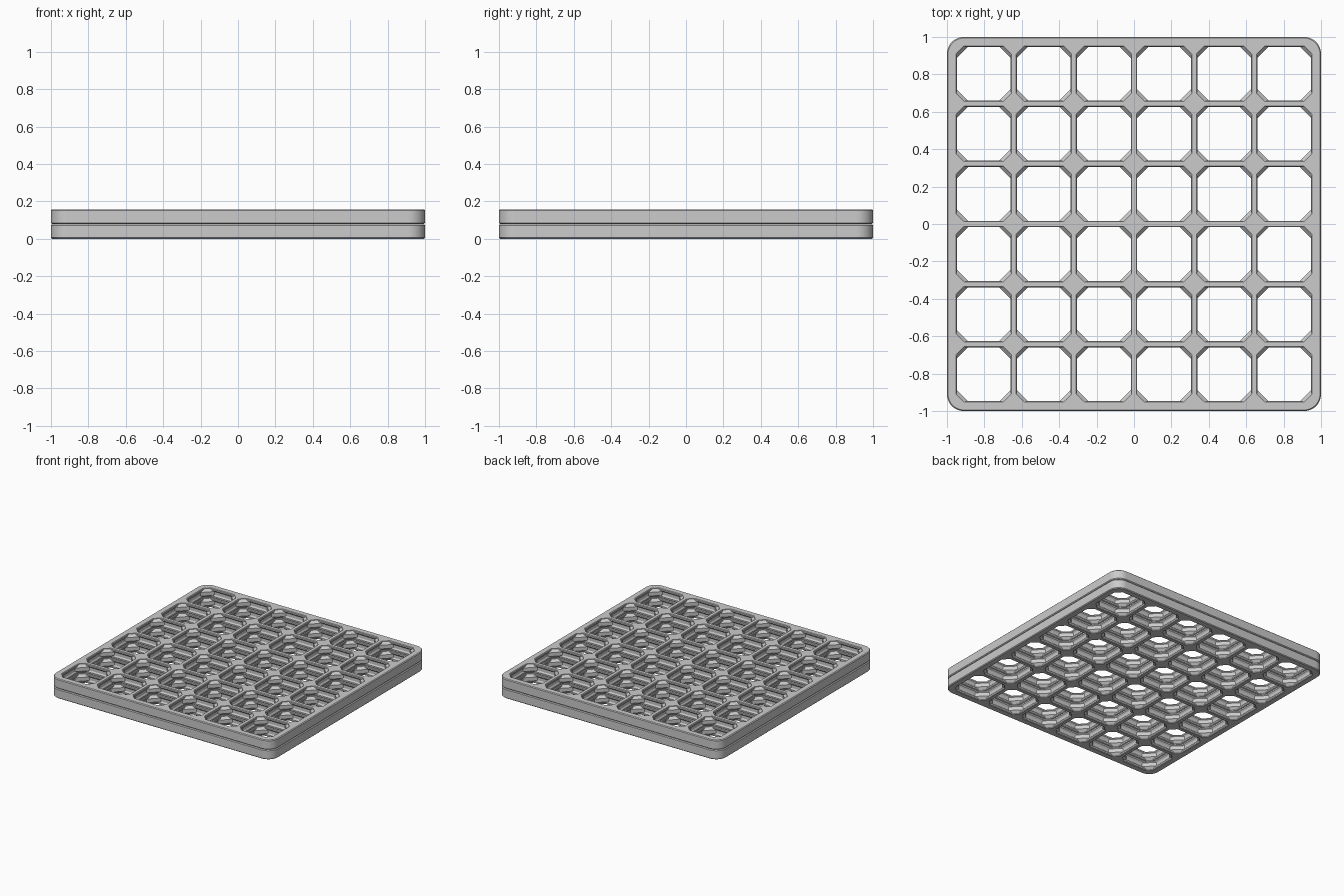
import bpy, bmesh, math

if "Cube" in bpy.data.objects:
    bpy.data.objects.remove(bpy.data.objects["Cube"], do_unlink=True)

CELLS = 6
PITCH = 0.3215
U = PITCH / 28            # small design unit, 28 per cell
THICK = 6.8 * U
GAP = 0.002
RADIUS = 0.09
EDGE = 0.006              # chamfer around the rim

grey = bpy.data.materials.new("light_grey")
grey.use_nodes = True
grey.diffuse_color = (0.6, 0.6, 0.6, 1)
grey.node_tree.nodes["Principled BSDF"].inputs["Base Color"].default_value = (0.6, 0.6, 0.6, 1)


def rim_ring(inset):
    """Rounded square outline."""
    pts, c, r = [], 1 - RADIUS, RADIUS - inset
    for q, (sx, sy) in enumerate([(1, 1), (-1, 1), (-1, -1), (1, -1)]):
        for i in range(13):
            a = math.pi / 2 * (q + i / 12)
            pts.append((sx * c + r * math.cos(a), sy * c + r * math.sin(a)))
    return pts


def hole_ring(cx, cy, half, corner):
    """Octagon: half width, and distance of the corner facet from the cell corner."""
    h = half * U
    k = (28 - corner * math.sqrt(2)) * U - h
    pts = [(h, -k), (h, k), (k, h), (-k, h), (-h, k), (-h, -k), (-k, -h), (k, -h)]
    return [(cx + x, cy + y) for x, y in pts]


def loft(bm, rings):
    """Wall through stacked rings; returns the first and last loops of edges."""
    loops = [[bm.verts.new((x, y, z)) for x, y in ring] for z, ring in rings]
    n = len(loops[0])
    for a, b in zip(loops, loops[1:]):
        for i in range(n):
            j = (i + 1) % n
            bm.faces.new((a[i], a[j], b[j], b[i]))
    return [[bm.edges.get((l[i], l[(i + 1) % n])) for i in range(n)]
            for l in (loops[0], loops[-1])]


bm = bmesh.new()

# Outer rim with chamfered edges
bottom, top = loft(bm, [(0, rim_ring(EDGE)), (EDGE, rim_ring(0)),
                        (THICK - EDGE, rim_ring(0)), (THICK, rim_ring(EDGE))])

# Cell openings: lip at each face, recessed walls and protruding corner posts
levels = [(0, 12.9, 4.2), (0.4, 12.5, 4.2), (1.4, 12.5, 5.1),
          (2.1, 13.0, 5.8), (2.4, 13.2, 5.8)]
levels += [(6.8 - z, h, d) for z, h, d in reversed(levels)]
for ix in range(CELLS):
    for iy in range(CELLS):
        cx = (ix - (CELLS - 1) / 2) * PITCH
        cy = (iy - (CELLS - 1) / 2) * PITCH
        b, t = loft(bm, [(z * U, hole_ring(cx, cy, h, d)) for z, h, d in levels])
        bottom += b
        top += t

# Flat top and bottom lattice faces
for edges, nz in ((bottom, -1), (top, 1)):
    bmesh.ops.triangle_fill(bm, use_beauty=True, use_dissolve=False,
                            edges=edges, normal=(0, 0, nz))
bmesh.ops.recalc_face_normals(bm, faces=bm.faces[:])

mesh = bpy.data.meshes.new("grid_panel")
bm.to_mesh(mesh)
bm.free()
mesh.materials.append(grey)

# Two identical panels stacked
for i, name in enumerate(("lower_grid_panel", "upper_grid_panel")):
    ob = bpy.data.objects.new(name, mesh)
    ob.location.z = i * (THICK + GAP)
    bpy.context.collection.objects.link(ob)

bpy.ops.object.select_all(action='DESELECT')
ob.select_set(True)
bpy.context.view_layer.objects.active = ob
bpy.ops.object.shade_smooth_by_angle()
